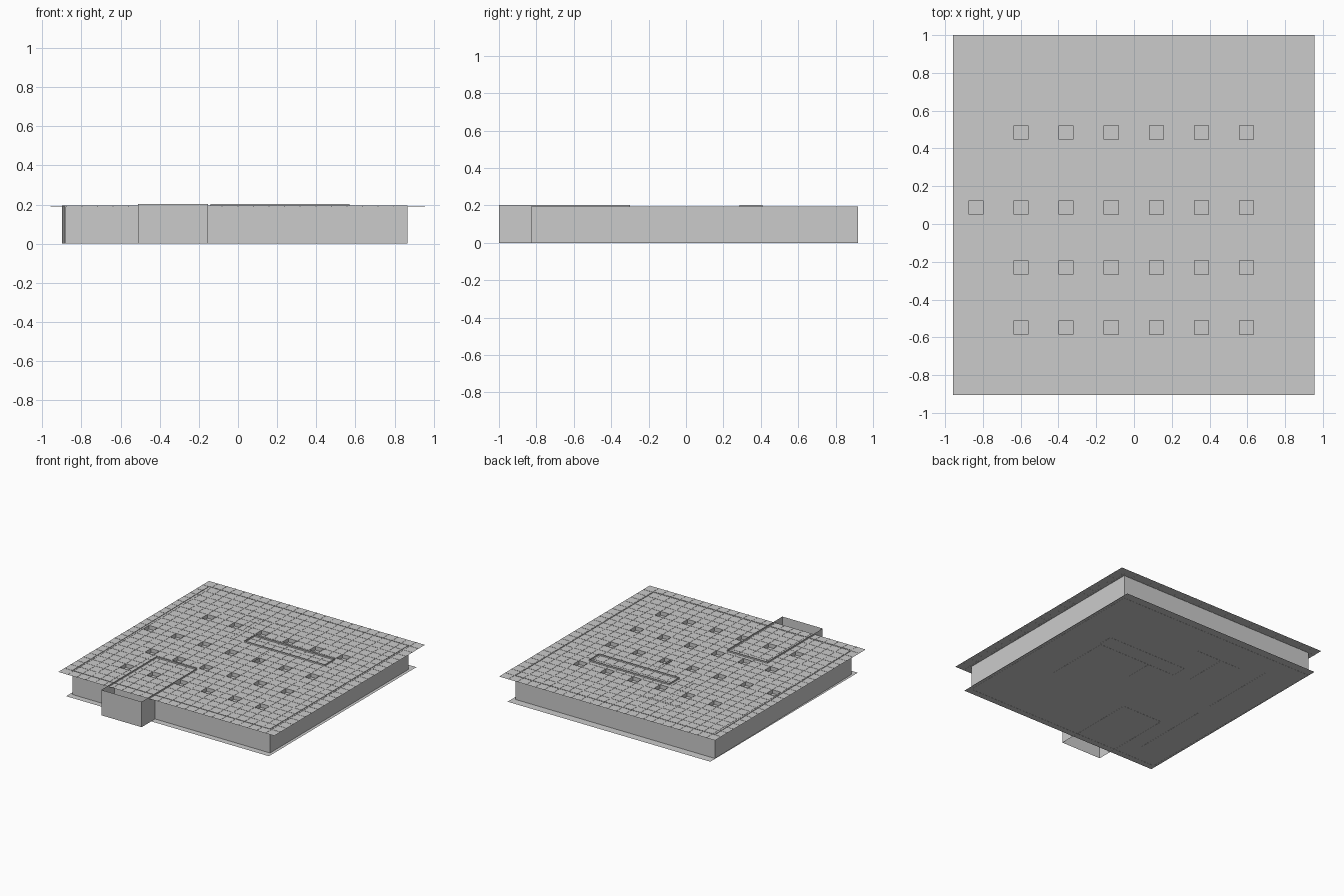
import bpy, bmesh

if "Cube" in bpy.data.objects:
    bpy.data.objects.remove(bpy.data.objects["Cube"])

WALL_TOP = 0.194
CEIL_Z = 0.191
X0, X1, Y0, Y1 = -0.957, 0.955, -0.905, 1.0
N = 24
DX, DY = (X1 - X0) / N, (Y1 - Y0) / N


def finish(name, bm):
    me = bpy.data.meshes.new(name)
    bm.to_mesh(me)
    bm.free()
    ob = bpy.data.objects.new(name, me)
    bpy.context.collection.objects.link(ob)
    return ob


def sheet(name, x0, x1, y0, y1, z):
    bm = bmesh.new()
    bm.faces.new([bm.verts.new(p) for p in
                  ((x0, y0, z), (x1, y0, z), (x1, y1, z), (x0, y1, z))])
    return finish(name, bm)


def wall_run(name, pts, top=WALL_TOP, closed=False):
    """Thin upright wall following a plan outline."""
    bm = bmesh.new()
    low = [bm.verts.new((x, y, 0)) for x, y in pts]
    high = [bm.verts.new((x, y, top)) for x, y in pts]
    n = len(pts)
    for i in range(n if closed else n - 1):
        j = (i + 1) % n
        bm.faces.new((low[i], low[j], high[j], high[i]))
    return finish(name, bm)


# Floor slab and the outer walls standing on it
sheet("floor", -0.905, 0.89, -0.88, 0.985, 0.001)
wall_run("outer_walls", [(-0.885, -0.83), (0.865, -0.83),
                         (0.865, 0.92), (-0.9, 0.92)], closed=True)

# Open-topped entrance box and the long core block
wall_run("entrance_box", [(-0.51, -1), (-0.153, -1),
                          (-0.153, -0.3), (-0.51, -0.3)], 0.203, True)
wall_run("core_block", [(-0.14, 0.285), (0.57, 0.285),
                        (0.57, 0.41), (-0.14, 0.41)], 0.203, True)

# Interior partitions
partitions = {
    "partition_left_front": [(-0.637, -0.67), (-0.637, -0.03)],
    "partition_left_back": [(-0.637, 0.11), (-0.637, 0.74)],
    "partition_right": [(0.558, -0.25), (0.558, 0.285)],
    "partition_centre": [(0.1, 0.05), (0.1, 0.285)],
    "partition_back_stem": [(-0.272, 0.3), (-0.272, 0.67)],
    "partition_back_bar": [(-0.45, 0.67), (-0.05, 0.67)],
}
for name, pts in partitions.items():
    wall_run(name, pts, 0.192)

# Tiled ceiling with square recesses for the lights
bm = bmesh.new()
v = [[bm.verts.new((X0 + i * DX, Y1 - j * DY, CEIL_Z)) for i in range(N + 1)]
     for j in range(N + 1)]
lights = {(c, r) for c in range(4, 20, 3) for r in (6, 11, 15, 19)} | {(1, 11)}
recess = []
for j in range(N):
    for i in range(N):
        f = bm.faces.new((v[j + 1][i], v[j + 1][i + 1], v[j][i + 1], v[j][i]))
        if (i, j) in lights:
            recess.append(f)
out = bmesh.ops.extrude_discrete_faces(bm, faces=recess)
for f in out["faces"]:
    bmesh.ops.translate(bm, verts=f.verts, vec=(0, 0, -0.03))
finish("ceiling_tiles", bm)

# Thin bars of the suspended ceiling grid
bm = bmesh.new()


def bar(x0, x1, y0, y1):
    r = bmesh.ops.create_cube(bm, size=1)["verts"]
    bmesh.ops.scale(bm, vec=(x1 - x0, y1 - y0, 0.002), verts=r)
    bmesh.ops.translate(bm, verts=r,
                        vec=((x0 + x1) / 2, (y0 + y1) / 2, CEIL_Z + 0.0005))


W = 0.0025
for k in range(1, N):
    x, y = X0 + k * DX, Y1 - k * DY
    bar(x - W, x + W, Y0, Y1)
    bar(X0, X1, y - W, y + W)
finish("ceiling_grid", bm)
